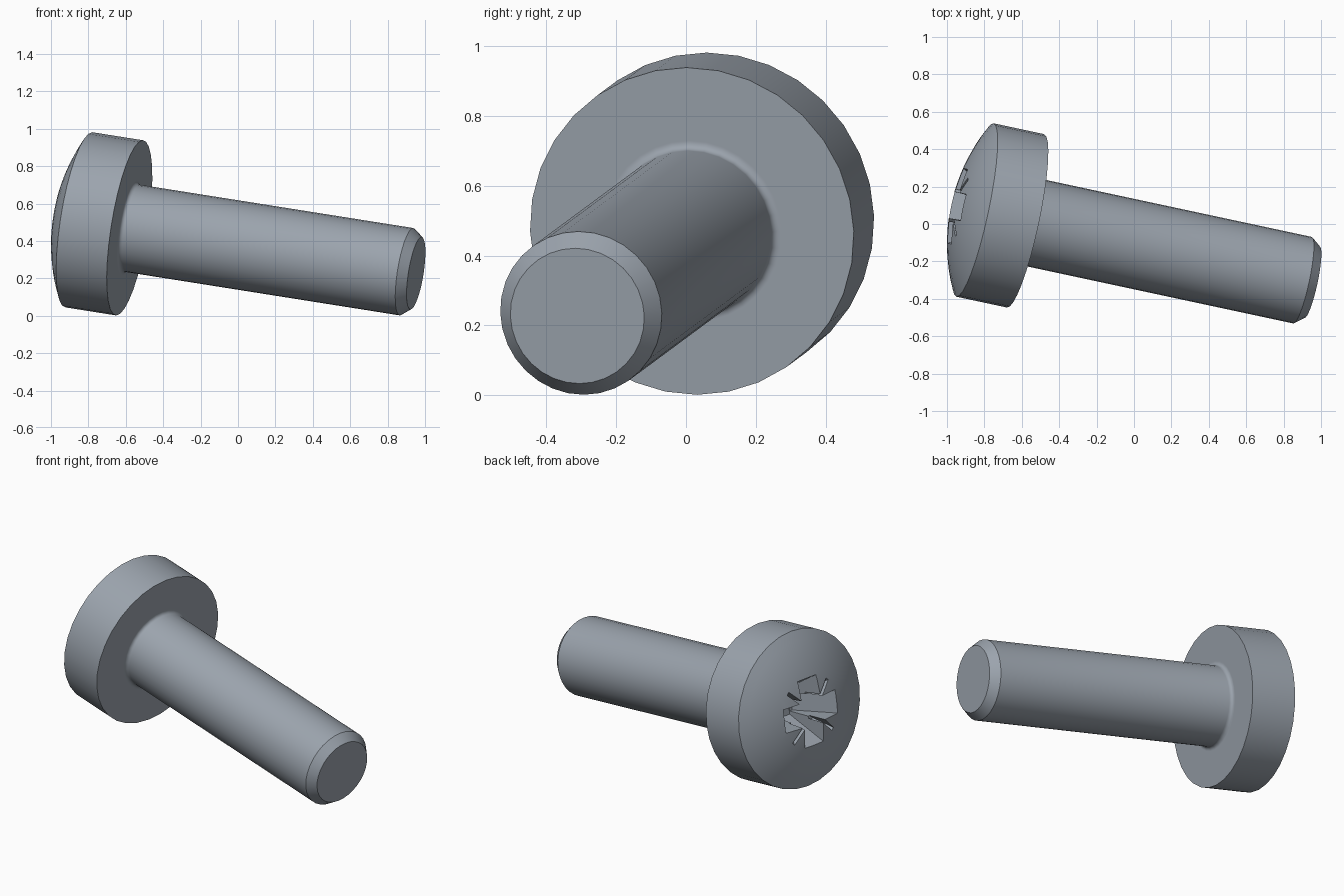
import bpy
import bmesh
import math
from mathutils import Matrix, Vector

SIDES = 32
HEAD_R, HEAD_H, DOME_H = 0.474, 0.28, 0.12
SHANK_R, SHANK_END, FILLET = 0.2365, 1.585, 0.022

if "Cube" in bpy.data.objects:
    bpy.data.objects.remove(bpy.data.objects["Cube"], do_unlink=True)

steel = bpy.data.materials.new("blue_grey_steel")
steel.use_nodes = True
colour = (0.33, 0.37, 0.42, 1)
steel.diffuse_color = colour
steel.node_tree.nodes["Principled BSDF"].inputs["Base Color"].default_value = colour


def add_object(name, bm):
    bmesh.ops.recalc_face_normals(bm, faces=bm.faces)
    mesh = bpy.data.meshes.new(name)
    bm.to_mesh(mesh)
    bm.free()
    mesh.materials.append(steel)
    obj = bpy.data.objects.new(name, mesh)
    bpy.context.collection.objects.link(obj)
    return obj


def lathe(name, profile):
    """Revolve (radius, height) points about z; the ends lie on the axis."""
    bm = bmesh.new()
    verts = [bm.verts.new((r, 0, z)) for r, z in profile]
    edges = [bm.edges.new(pair) for pair in zip(verts, verts[1:])]
    bmesh.ops.spin(bm, geom=verts + edges, cent=(0, 0, 0), axis=(0, 0, 1),
                   angle=math.tau, steps=SIDES, use_duplicate=False)
    bmesh.ops.remove_doubles(bm, verts=bm.verts, dist=0.0001)
    return add_object(name, bm)


def tapered_bar(name, length, end_length, width, end_width, top, bottom, angle):
    """Bar through the axis that narrows towards its bottom; sizes are halves."""
    bm = bmesh.new()
    bmesh.ops.create_cube(bm, size=2)
    for v in bm.verts:
        deep = v.co.z > 0
        v.co.x *= end_length if deep else length
        v.co.y *= end_width if deep else width
        v.co.z = bottom if deep else top
    bmesh.ops.rotate(bm, verts=bm.verts, matrix=Matrix.Rotation(angle, 3, 'Z'))
    return add_object(name, bm)


# Profile: domed head, flat underside, fillet, shank and chamfered tip
dome_r = (HEAD_R ** 2 + DOME_H ** 2) / (2 * DOME_H)
dome_angle = math.asin(HEAD_R / dome_r)
apex = -HEAD_H - DOME_H
profile = []
for i in range(9):
    a = dome_angle * i / 8
    profile.append((dome_r * math.sin(a), apex + dome_r * (1 - math.cos(a))))
profile += [(HEAD_R, 0), (SHANK_R + FILLET + 0.004, 0)]
for i in range(5):
    a = math.pi / 2 * i / 4
    profile.append((SHANK_R + FILLET * (1 - math.sin(a)),
                    FILLET * (1 - math.cos(a))))
profile += [(SHANK_R, SHANK_END - 0.052), (0.196, SHANK_END), (0, SHANK_END)]
screw = lathe("screw_body", profile)

# Drive recess: two crossed broad wings and two thin diagonal slots
cutters = []
for k in range(2):
    turn = k * math.pi / 2
    cutters.append(tapered_bar("recess_wing", 0.225, 0.08, 0.074, 0.06,
                               -0.42, -0.12 - 0.003 * k, turn))
    cutters.append(tapered_bar("recess_slot", 0.255, 0.13, 0.011, 0.009,
                               -0.42, -0.27 - 0.003 * k, turn + math.pi / 4))
for cutter in cutters:
    cutter.hide_render = True
    cut = screw.modifiers.new("recess", 'BOOLEAN')
    cut.operation = 'DIFFERENCE'
    cut.solver = 'EXACT'
    cut.object = cutter

# Bake the cuts and drop the cutters
depsgraph = bpy.context.evaluated_depsgraph_get()
baked = bpy.data.meshes.new_from_object(screw.evaluated_get(depsgraph))
screw.modifiers.clear()
screw.data = baked
for cutter in cutters:
    bpy.data.objects.remove(cutter, do_unlink=True)

# Lay the screw down, resting on the head rim and the tip
axis = Vector((0.966, -0.207, -0.153)).normalized()
up = (Vector((0, 0, 1)) - axis * axis.z).normalized()
side = axis.cross(up)
pose = Matrix((up, side, axis)).transposed().to_4x4()
pose.translation = (-0.58, 0.017, 0.47)
screw.matrix_world = pose

bpy.ops.object.select_all(action='DESELECT')
screw.select_set(True)
bpy.context.view_layer.objects.active = screw
bpy.ops.object.shade_smooth_by_angle(angle=math.radians(30))
